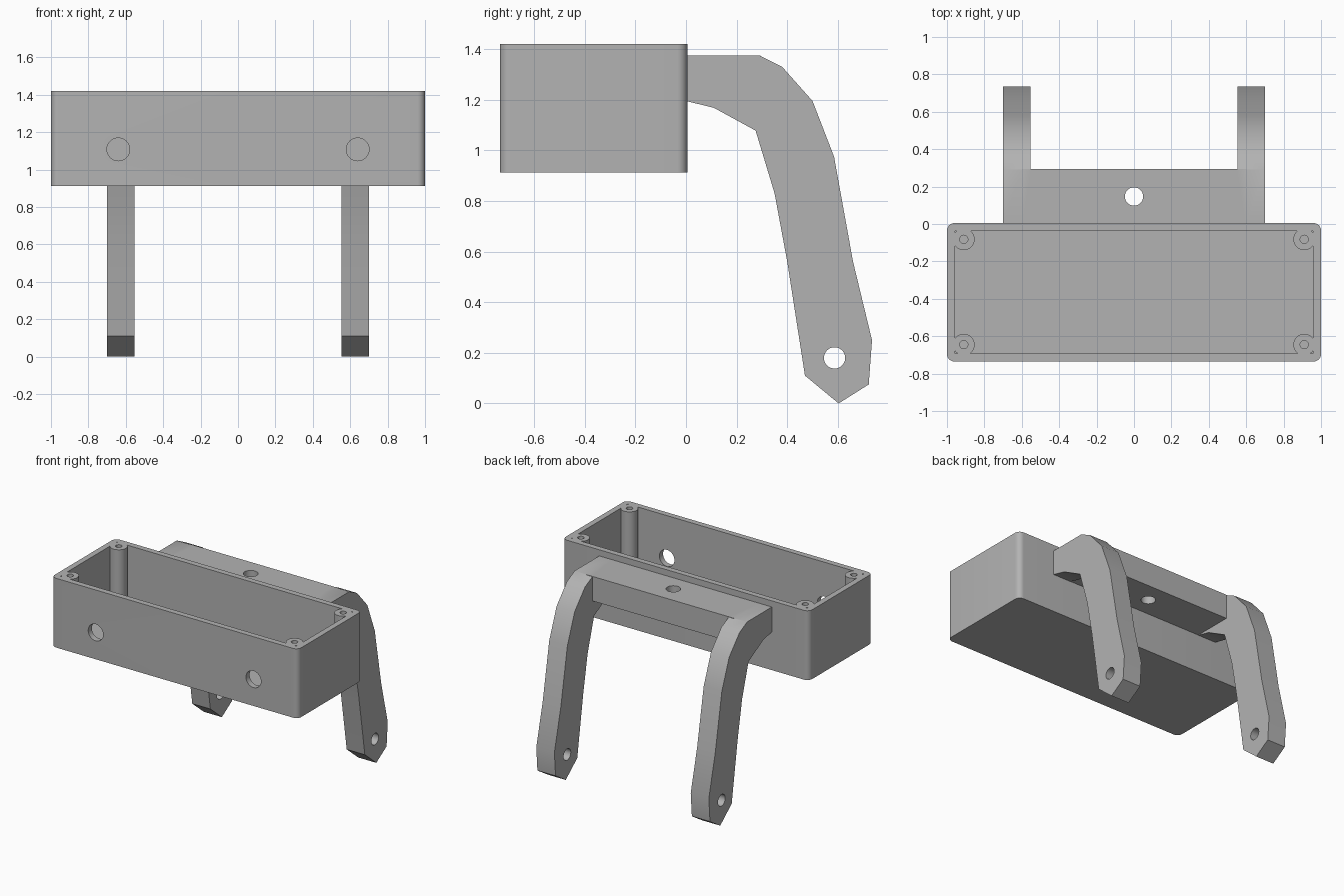
import bpy, bmesh, math
from mathutils import Matrix

if "Cube" in bpy.data.objects:
    bpy.data.objects.remove(bpy.data.objects["Cube"])

grey = bpy.data.materials.new("plain grey")
grey.use_nodes = True
colour = (0.45, 0.45, 0.45, 1)
grey.diffuse_color = colour
grey.node_tree.nodes["Principled BSDF"].inputs["Base Color"].default_value = colour


def finish(bm, name):
    bmesh.ops.recalc_face_normals(bm, faces=bm.faces)
    mesh = bpy.data.meshes.new(name)
    bm.to_mesh(mesh)
    bm.free()
    mesh.materials.append(grey)
    ob = bpy.data.objects.new(name, mesh)
    bpy.context.collection.objects.link(ob)
    return ob


def box(name, x, y, z, radius=0):
    bm = bmesh.new()
    bmesh.ops.create_cube(bm, size=1)
    for v in bm.verts:
        v.co = [lo + (c + 0.5) * (hi - lo) for c, (lo, hi) in zip(v.co, (x, y, z))]
    if radius:
        upright = [e for e in bm.edges
                   if abs(e.verts[0].co.z - e.verts[1].co.z) > 0.01]
        bmesh.ops.bevel(bm, geom=upright, offset=radius, segments=8,
                        profile=0.5, affect='EDGES')
    return finish(bm, name)


def cylinder(name, centre, radius, depth, axis='Z'):
    turn = {'X': Matrix.Rotation(math.pi / 2, 4, 'Y'),
            'Y': Matrix.Rotation(math.pi / 2, 4, 'X'),
            'Z': Matrix.Identity(4)}[axis]
    bm = bmesh.new()
    bmesh.ops.create_cone(bm, cap_ends=True, segments=32, radius1=radius,
                          radius2=radius, depth=depth,
                          matrix=Matrix.Translation(centre) @ turn)
    return finish(bm, name)


def combine(target, tool, operation):
    """Apply a boolean, then discard the tool object."""
    mod = target.modifiers.new(operation.lower(), 'BOOLEAN')
    mod.operation, mod.object, mod.solver = operation, tool, 'EXACT'
    bpy.context.view_layer.objects.active = target
    bpy.ops.object.modifier_apply(modifier=mod.name)
    bpy.data.objects.remove(tool)


# Open-topped case
BACK, FRONT, BASE, TOP = 0.005, -0.735, 0.912, 1.42
WALL = 0.042
case = box("case", (-1, 1), (FRONT, BACK), (BASE, TOP), 0.04)
cavity = box("cavity", (-1 + WALL, 1 - WALL), (FRONT + WALL, BACK - WALL),
             (BASE + WALL, TOP + 0.1))

# Screw posts left standing in the cavity corners
corners = [(x, y) for x in (-0.91, 0.91) for y in (-0.645, -0.082)]
for x, y in corners:
    combine(cavity, cylinder("post", (x, y, 1.2), 0.058, 1), 'DIFFERENCE')
combine(case, cavity, 'DIFFERENCE')
for x, y in corners:
    combine(case, cylinder("screw_hole", (x, y, TOP), 0.022, 0.5), 'DIFFERENCE')

# Round openings in the front wall
for x in (-0.64, 0.64):
    combine(case, cylinder("front_opening", (x, FRONT, 1.108), 0.061, 0.15, 'Y'),
            'DIFFERENCE')

# Mounting bracket: cross bar and two bent arms
ARM_PROFILE = [(0, 1.375), (0.29, 1.375), (0.38, 1.33), (0.5, 1.195),
               (0.585, 0.975), (0.66, 0.56), (0.735, 0.25), (0.722, 0.075),
               (0.603, 0), (0.47, 0.11), (0.4, 0.56), (0.35, 0.83),
               (0.275, 1.078), (0.11, 1.168), (0, 1.195)]


def arm(name, x0, x1):
    bm = bmesh.new()
    face = bm.faces.new([bm.verts.new((x0, y, z)) for y, z in ARM_PROFILE])
    side = bmesh.ops.extrude_face_region(bm, geom=[face])["geom"]
    moved = [g for g in side if isinstance(g, bmesh.types.BMVert)]
    bmesh.ops.translate(bm, verts=moved, vec=(x1 - x0, 0, 0))
    return finish(bm, name)


bracket = box("bracket", (-0.6, 0.6), (0, 0.295), (1.195, 1.375))
for side in (-1, 1):
    limb = arm("arm", side * 0.553, side * 0.7)
    combine(limb, cylinder("pivot_hole", (side * 0.63, 0.587, 0.18), 0.042, 0.4, 'X'),
            'DIFFERENCE')
    combine(bracket, limb, 'UNION')
combine(bracket, cylinder("bar_hole", (0, 0.147, 1.28), 0.049, 0.5), 'DIFFERENCE')

# Smooth the rounded parts, keep hard edges
for ob in (case, bracket):
    bpy.ops.object.select_all(action='DESELECT')
    ob.select_set(True)
    bpy.context.view_layer.objects.active = ob
    bpy.ops.object.shade_smooth_by_angle(angle=math.radians(30))
